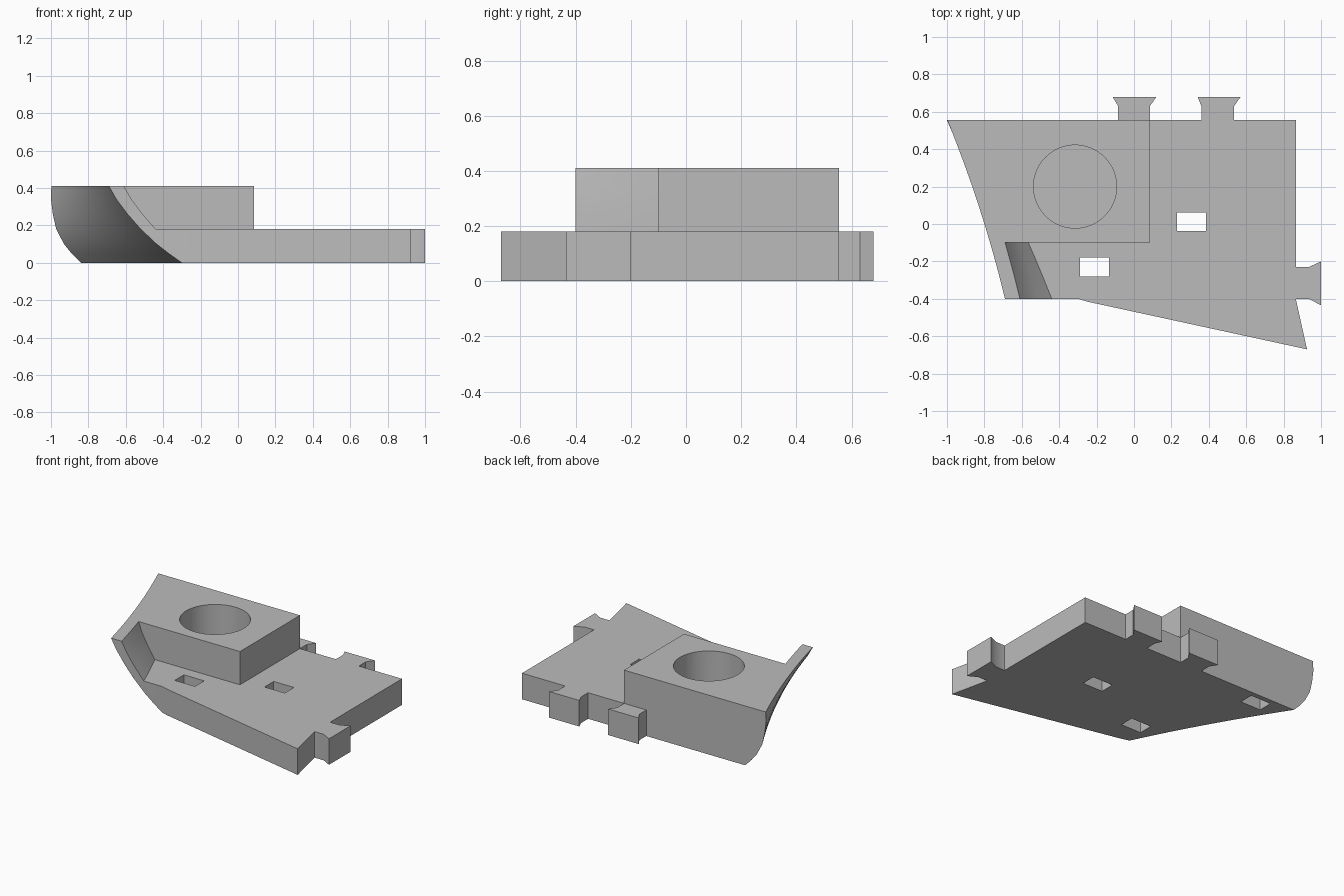
import bpy, bmesh, math

if "Cube" in bpy.data.objects:
    bpy.data.objects.remove(bpy.data.objects["Cube"])

grey = bpy.data.materials.new("plain_grey")
grey.use_nodes = True
colour = (0.5, 0.5, 0.5, 1)
grey.diffuse_color = colour
grey.node_tree.nodes["Principled BSDF"].inputs["Base Color"].default_value = colour

DECK, TOP = 0.18, 0.41           # plate top and raised deck top
BACK, STEP, FRONT = 0.555, -0.1, -0.4
EDGE = 0.085                     # inner side of the raised deck

# Outer hull curve at the back and front ends, per height
LEVELS = (0, 0.05, 0.1, DECK, 0.26, 0.34, TOP)
BACK_X = (-0.84, -0.89, -0.93, -0.972, -0.99, -1.0, -0.998)
FRONT_X = (-0.3, -0.37, -0.435, -0.52, -0.59, -0.65, -0.69)


def loft(name, sections):
    """Closed solid through rings of equal length."""
    bm = bmesh.new()
    rings = [[bm.verts.new(p) for p in s] for s in sections]
    n = len(rings[0])
    for a, b in zip(rings, rings[1:]):
        for i in range(n):
            j = (i + 1) % n
            bm.faces.new((a[i], a[j], b[j], b[i]))
    bm.faces.new(rings[0])
    bm.faces.new(rings[-1])
    bmesh.ops.recalc_face_normals(bm, faces=bm.faces)
    mesh = bpy.data.meshes.new(name)
    bm.to_mesh(mesh)
    bm.free()
    obj = bpy.data.objects.new(name, mesh)
    bpy.context.collection.objects.link(obj)
    mesh.materials.append(grey)
    return obj


def prism(name, outline, z0, z1):
    return loft(name, [[(x, y, z) for x, y in outline] for z in (z0, z1)])


def box(name, x, y, z0, z1, w=0.155, d=0.1):
    pts = [(x + sx * w / 2, y + sy * d / 2)
           for sx, sy in ((-1, -1), (1, -1), (1, 1), (-1, 1))]
    return prism(name, pts, z0, z1)


def hull_curve(y):
    t = (BACK - y) / (BACK - FRONT)
    bend = 0.08 * t * (1 - t)
    return [(b + (f - b) * t + bend, y, z)
            for b, f, z in zip(BACK_X, FRONT_X, LEVELS)]


def raised_section(y):
    return hull_curve(y) + [(EDGE, y, TOP), (EDGE, y, 0)]


def bow_section(y):
    outer = hull_curve(y)
    inner = [(x + 0.08, y, z) for x, y, z in reversed(outer) if z >= DECK]
    return outer + inner + [(EDGE, y, DECK), (EDGE, y, 0)]


def stations(a, b, n):
    return [a + (b - a) * i / n for i in range(n + 1)]


def combine(target, other, operation):
    mod = target.modifiers.new(operation, 'BOOLEAN')
    mod.operation = operation
    mod.solver = 'EXACT'
    mod.object = other
    bpy.context.view_layer.objects.active = target
    bpy.ops.object.modifier_apply(modifier=mod.name)
    bpy.data.objects.remove(other)


# Raised deck and the low bow with its side wall
hull = loft("hull_section", [raised_section(y) for y in stations(BACK, STEP, 10)])
bow = loft("bow", [bow_section(y) for y in stations(STEP, FRONT, 5)])

# Flat plate with one side tab and one back tab
plate = prism("plate", [
    (0, BACK), (0, -0.3), (-0.2, -0.3), (-0.3, FRONT), (-0.25, -0.415),
    (0.925, -0.67), (0.865, -0.4), (0.935, -0.4), (1, -0.435), (1, -0.2),
    (0.935, -0.23), (0.865, -0.23), (0.865, BACK), (0.535, BACK),
    (0.535, 0.63), (0.57, 0.68), (0.34, 0.68), (0.36, 0.63), (0.36, BACK)],
    0, DECK)

# Second back tab
tab = prism("tab", [(-EDGE, 0.5), (EDGE, 0.5), (EDGE, 0.63), (0.12, 0.68),
                    (-0.115, 0.68), (-EDGE, 0.63)], 0, DECK)
for part in (bow, plate, tab):
    combine(hull, part, 'UNION')

# Round well and rectangular slots
circle = [(-0.315 + 0.222 * math.cos(a), 0.2 + 0.222 * math.sin(a))
          for a in (math.tau * i / 64 for i in range(64))]
cutters = [prism("well", circle, 0.1, 0.6),
           box("slot", -0.21, -0.23, -0.1, 0.3),
           box("slot", 0.307, 0.012, -0.1, 0.3),
           box("slot", -0.6, 0.47, -0.1, DECK)]
for cutter in cutters:
    combine(hull, cutter, 'DIFFERENCE')

# Smooth the curved side and well, keep the edges crisp
bpy.ops.object.select_all(action='DESELECT')
hull.select_set(True)
bpy.context.view_layer.objects.active = hull
bpy.ops.object.shade_smooth_by_angle(angle=math.radians(30))
